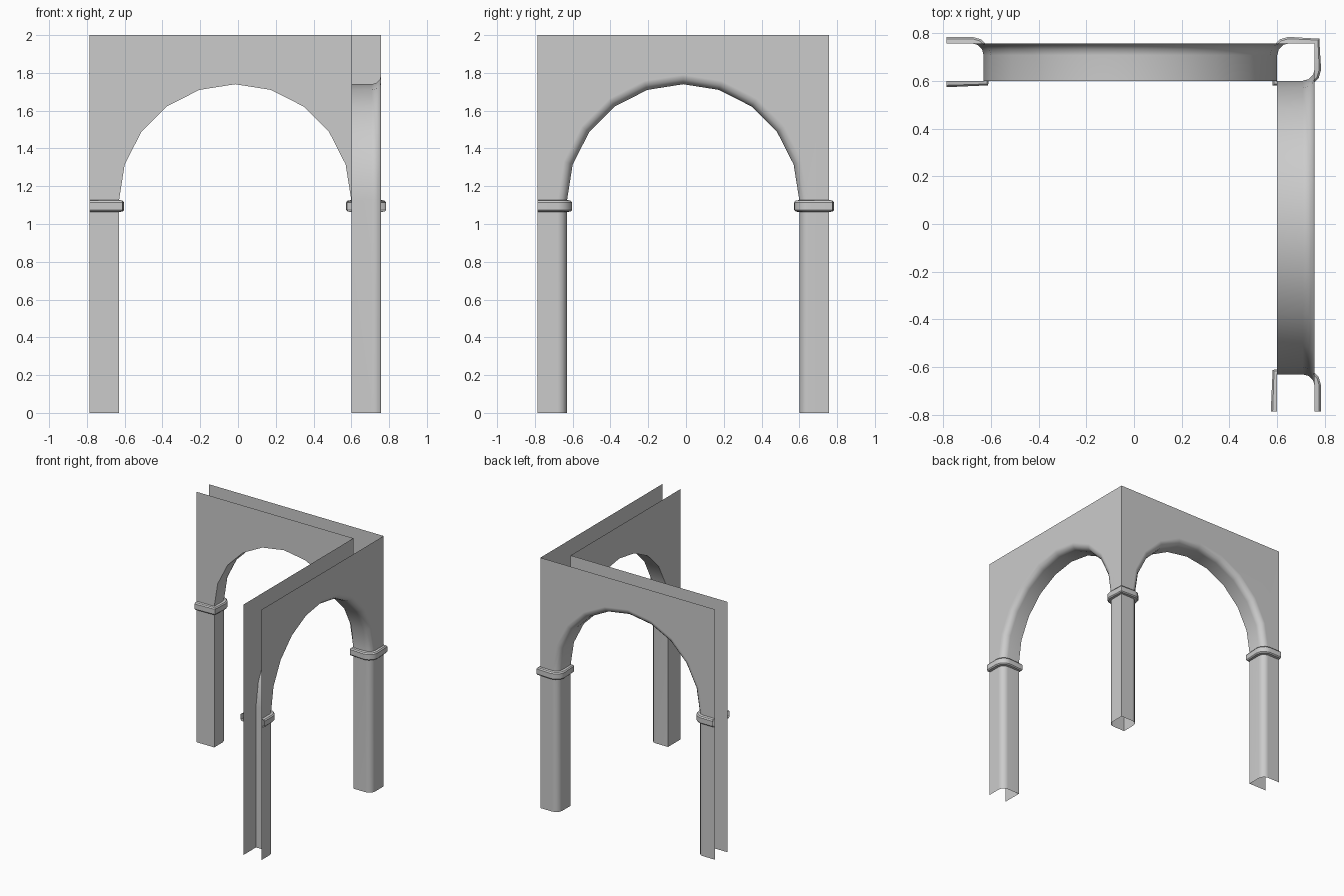
import bpy, bmesh
from math import sin, cos, pi, radians
from mathutils import Vector

if "Cube" in bpy.data.objects:
    bpy.data.objects.remove(bpy.data.objects["Cube"])

END, IN, OUT = -0.785, 0.60, 0.757      # open end, inner wall plane, outer wall plane
CX, R, SPRING, TOP = -0.015, 0.615, 1.125, 2.0
BEV, SEG = 0.05, 3
# rounded outer edge: (depth coordinate, setback from the opening)
ROUND = [(OUT - BEV + BEV * sin(i * pi / 2 / SEG), BEV - BEV * cos(i * pi / 2 / SEG))
         for i in range(SEG + 1)]


def finish(bm, name):
    me = bpy.data.meshes.new(name)
    bm.to_mesh(me)
    bm.free()
    ob = bpy.data.objects.new(name, me)
    bpy.context.collection.objects.link(ob)
    bpy.ops.object.select_all(action='DESELECT')
    ob.select_set(True)
    bpy.context.view_layer.objects.active = ob
    bpy.ops.object.shade_smooth_by_angle(angle=radians(32))
    wn = ob.modifiers.new("flat_walls", 'WEIGHTED_NORMAL')
    wn.keep_sharp = True
    return ob


def opening(r):
    """Outline of the arch opening: jamb, 10-sided half circle, jamb."""
    arc = [(CX - r * cos(i * pi / 10), SPRING + r * sin(i * pi / 10)) for i in range(11)]
    return [(CX - r, 0)] + arc + [(CX + r, 0)]


def wing(name, swap):
    bm = bmesh.new()

    def vert(u, d, z):
        return bm.verts.new((d, u, z) if swap else (u, d, z))

    # jambs and soffit swept around the opening
    rows = [[vert(u, d, z) for u, z in opening(R + o)] for d, o in [(IN, 0)] + ROUND]
    for a, b in zip(rows, rows[1:]):
        for i in range(len(a) - 1):
            bm.faces.new((a[i], a[i + 1], b[i + 1], b[i]))
    # inner wall, ending at the inside corner
    bm.faces.new(rows[0][:-1] + [vert(IN, IN, TOP), vert(END, IN, TOP), vert(END, IN, 0)])
    # outer wall, running to the outside corner
    outer = bm.faces.new(rows[-1] + [vert(OUT, OUT, 0), vert(OUT, OUT, TOP),
                                     vert(END, OUT, TOP), vert(END, OUT, 0)])
    bmesh.ops.recalc_face_normals(bm, faces=bm.faces[:])
    bm.normal_update()
    if outer.normal[0 if swap else 1] < 0:
        bmesh.ops.reverse_faces(bm, faces=bm.faces[:])
    finish(bm, name)


def capital(name, path, closed):
    """Moulded band pushed out from a counter-clockwise pier outline."""
    pts = [Vector(p) for p in path]
    n = len(pts)
    normals = []
    for i, p in enumerate(pts):
        total = Vector((0, 0))
        for a, b in ((i - 1, i), (i, i + 1)):
            if closed or (a >= 0 and b < n):
                d = (pts[b % n] - pts[a % n]).normalized()
                total += Vector((d.y, -d.x))
        normals.append(total.normalized())
    profile = [(0, 1.063), (0.019, 1.066), (0.027, 1.074),
               (0.027, 1.115), (0.019, 1.124), (0, 1.127)]
    bm = bmesh.new()
    rows = [[bm.verts.new((*(p + q * f), z)) for p, q in zip(pts, normals)] for f, z in profile]
    for a, b in zip(rows, rows[1:]):
        for i in range(n if closed else n - 1):
            j = (i + 1) % n
            bm.faces.new((a[i], a[j], b[j], b[i]))
    finish(bm, name)


# two arcaded walls meeting at the back right corner
wing("back_arch_wall", False)
wing("right_arch_wall", True)

# capitals on the two open end piers
left = CX - R
end_path = [(END, IN), (left, IN)] + [(left - o, d) for d, o in ROUND] + [(END, OUT)]
capital("back_end_capital", end_path, False)
capital("right_end_capital", [(y, x) for x, y in reversed(end_path)], False)

# capital around the corner pier
side = [(d, IN + o) for d, o in ROUND]
corner_path = [(IN, IN)] + side + [(OUT, OUT)] + [(y, x) for x, y in reversed(side)]
capital("corner_capital", corner_path, True)
